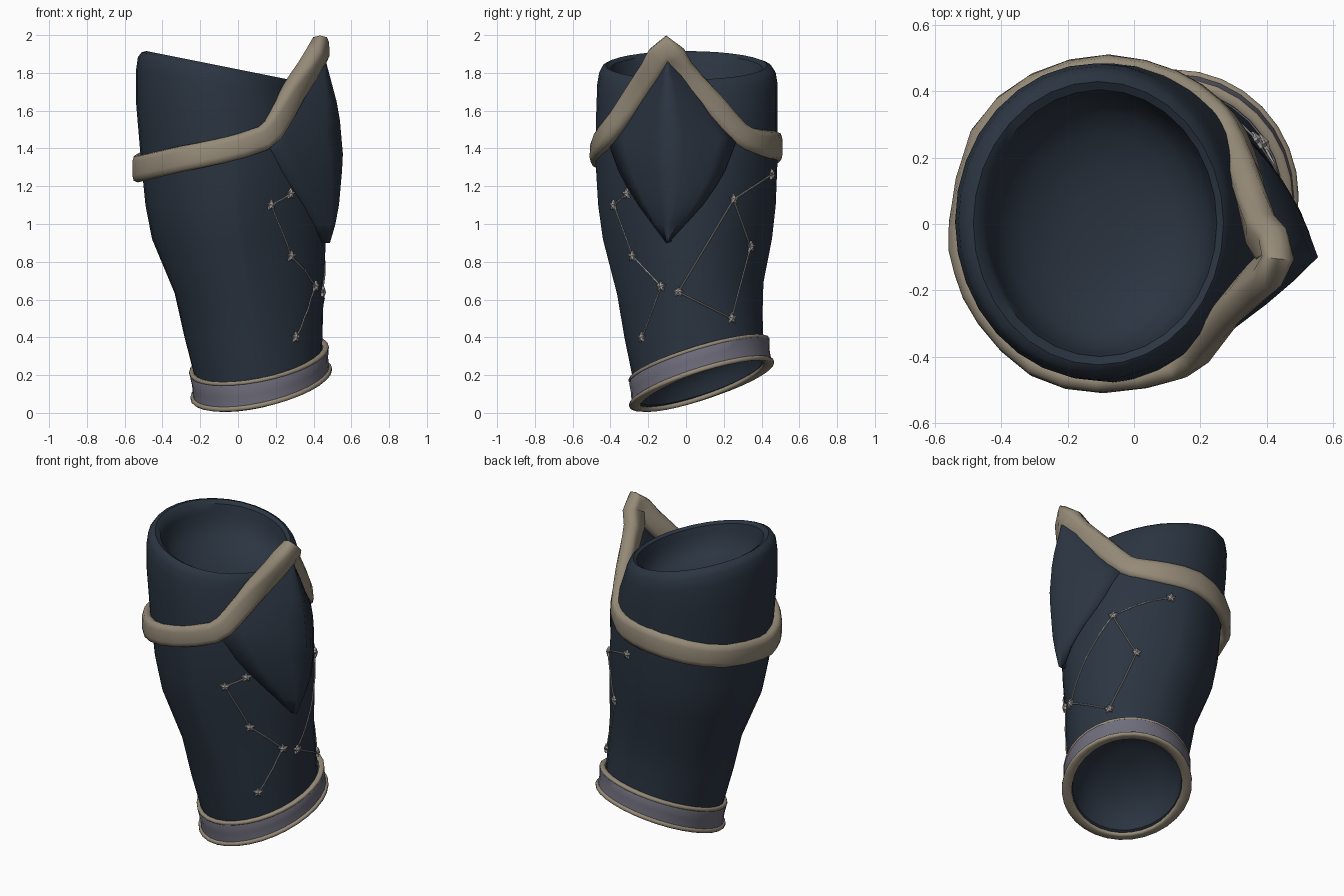
import bpy, math
from mathutils import Vector
from mathutils.bvhtree import BVHTree

if "Cube" in bpy.data.objects:
    bpy.data.objects.remove(bpy.data.objects["Cube"])


def material(name, rgb):
    m = bpy.data.materials.new(name)
    m.diffuse_color = (*rgb, 1)
    m.use_nodes = True
    m.node_tree.nodes["Principled BSDF"].inputs["Base Color"].default_value = m.diffuse_color
    return m


NAVY = material("navy leather", (0.024, 0.035, 0.053))
GOLD = material("dull gold", (0.30, 0.255, 0.187))
GREY = material("grey violet", (0.155, 0.152, 0.198))
SILVER = material("silver", (0.36, 0.34, 0.33))
SEG = 32


def build(name, verts, faces, mat, angle=40):
    me = bpy.data.meshes.new(name)
    me.from_pydata([tuple(v) for v in verts], [], faces)
    me.materials.append(mat)
    ob = bpy.data.objects.new(name, me)
    bpy.context.collection.objects.link(ob)
    bpy.ops.object.select_all(action='DESELECT')
    ob.select_set(True)
    bpy.context.view_layer.objects.active = ob
    bpy.ops.object.mode_set(mode='EDIT')
    bpy.ops.mesh.select_all(action='SELECT')
    bpy.ops.mesh.normals_make_consistent(inside=False)
    bpy.ops.object.mode_set(mode='OBJECT')
    bpy.ops.object.shade_smooth_by_angle(angle=math.radians(angle))
    return ob


def ring(z, x0, x1, y0, y1, sx, sy, point=1.0):
    """Tilted elliptical cross-section; point > 1 narrows it towards +x."""
    cx, cy, rx, ry = (x0 + x1) / 2, (y0 + y1) / 2, (x1 - x0) / 2, (y1 - y0) / 2
    out = []
    for i in range(SEG):
        a = 2 * math.pi * i / SEG
        c, s = math.cos(a), math.sin(a)
        if c > 0:
            c **= point if s < 0 else 1 + (point - 1) * 0.5
        out.append(Vector((cx + rx * c, cy + ry * s, z + sx * rx * c + sy * ry * s)))
    return out


def skin(rows, loop=False):
    """Quads between successive closed rings."""
    n, m = len(rows[0]), len(rows)
    return [(r * n + i, r * n + (i + 1) % n, (r + 1) % m * n + (i + 1) % n, (r + 1) % m * n + i)
            for r in range(m if loop else m - 1) for i in range(n)]


def bowl(rim, depth):
    """Rings of a rounded hollow running in from a rim."""
    c = sum(rim, Vector()) / len(rim)
    return [[c + (v - c) * math.cos(a) ** 0.8 + Vector((0, 0, depth * math.sin(a))) for v in rim]
            for a in (0.3, 0.6, 0.9, 1.2, 1.42)]


def sweep(name, pts, widths, thicks, mat):
    """Closed trim strip with a rounded flat section, facing outwards."""
    c = sum(pts, Vector()) / len(pts)
    rows, n = [], len(pts)
    for i, p in enumerate(pts):
        t = (pts[(i + 1) % n] - pts[i - 1]).normalized()
        out = Vector((p.x - c.x, p.y - c.y, 0))
        out = (out - t * out.dot(t)).normalized()
        w = t.cross(out)
        row = []
        for k in range(10):
            a = 2 * math.pi * k / 10
            ca, sa = math.cos(a), math.sin(a)
            row.append(p + w * widths[i] * math.copysign(abs(ca) ** 0.6, ca)
                       + out * thicks[i] * math.copysign(abs(sa) ** 0.6, sa))
        rows.append(row)
    return build(name, [v for r in rows for v in r], skin(rows, True), mat, 60)


def smooth_path(path):
    """Add a curved midpoint between successive path points."""
    pts, n = [Vector(p) for p in path], len(path)
    out = []
    for i in range(n):
        a, b, c, d = (pts[(i + k) % n] for k in (-1, 0, 1, 2))
        out += [b, (b + c) * 0.5625 - (a + d) * 0.0625]
    return out


# Sleeve: hollow bottom, outer wall, rolled collar, hollow top
wall = [ring(*r) for r in (
    (0.165, -0.19, 0.435, -0.24, 0.405, 0.22, 0.32),
    (0.16, -0.21, 0.45, -0.26, 0.42, 0.22, 0.32),
    (0.278, -0.235, 0.445, -0.28, 0.41, 0.19, 0.30),
    (0.46, -0.285, 0.45, -0.325, 0.405, 0.14, 0.18, 1.2),
    (0.66, -0.335, 0.455, -0.365, 0.41, 0.07, 0.08, 1.5),
    (0.92, -0.455, 0.465, -0.44, 0.455, 0, 0, 1.75),
    (1.10, -0.49, 0.46, -0.465, 0.475, 0, 0, 1.65),
    (1.35, -0.515, 0.43, -0.48, 0.485, 0, 0, 1.35),
    (1.60, -0.54, 0.36, -0.475, 0.485, -0.1, 0, 1.1),
    (1.74, -0.54, 0.315, -0.47, 0.485, -0.17, 0),
    (1.80, -0.53, 0.30, -0.46, 0.475, -0.2, 0),
    (1.83, -0.51, 0.285, -0.445, 0.455, -0.2, 0),
    (1.84, -0.485, 0.27, -0.425, 0.43, -0.2, 0),
    (1.825, -0.455, 0.25, -0.40, 0.405, -0.2, 0),
    (1.78, -0.44, 0.24, -0.39, 0.395, -0.2, 0))]
rows = bowl(wall[0], 0.2)[::-1] + wall + bowl(wall[-1], -0.2)
verts = [v for r in rows for v in r]
faces = skin(rows)
n = len(verts)
faces += [tuple(range(SEG)), tuple(range(n - SEG, n))]
build("sleeve", verts, faces, NAVY)
tree = BVHTree.FromPolygons(verts, faces)


def on_sleeve(y, z, lift=0.0):
    hit, nor, _, _ = tree.ray_cast(Vector((2, y, z)), Vector((-1, 0, 0)))
    if nor.x < 0:
        nor = -nor
    return hit + nor * lift, nor


# Wrist cuff edged with thin trim
low = ring(0.155, -0.222, 0.468, -0.272, 0.437, 0.22, 0.32)
high = ring(0.280, -0.243, 0.465, -0.288, 0.427, 0.19, 0.30)


def cuff_ring(t, grow):
    pts = [a.lerp(b, t) for a, b in zip(low, high)]
    c = sum(pts, Vector()) / SEG
    return [c + (p - c) * (1 + grow) for p in pts]


cuff = [cuff_ring(*k) for k in ((0, -0.05), (0.02, 0.045), (0.5, 0.03), (0.9, 0.04), (1, 0.02), (1, -0.06))]
build("wrist_cuff", [v for r in cuff for v in r], skin(cuff), GREY)
sweep("cuff_lower_trim", low, [0.014] * SEG, [0.03] * SEG, GOLD)
sweep("cuff_upper_trim", high, [0.011] * SEG, [0.016] * SEG, GOLD)

# Upper trim, rising to a point on the outer side (x, y, z, half width, half thickness)
path = [(0.435, -0.10, 1.925, 0.073, 0.05), (0.37, -0.175, 1.815, 0.068, 0.05),
        (0.295, -0.25, 1.70, 0.068, 0.046), (0.215, -0.355, 1.55, 0.066, 0.04),
        (0.135, -0.435, 1.455, 0.066, 0.034), (-0.10, -0.48, 1.385, 0.066, 0.03),
        (-0.30, -0.43, 1.345, 0.068, 0.03), (-0.45, -0.28, 1.31, 0.07, 0.03),
        (-0.515, -0.14, 1.295, 0.071, 0.03), (-0.53, 0.0, 1.295, 0.072, 0.03),
        (-0.465, 0.27, 1.33, 0.072, 0.03), (-0.30, 0.425, 1.37, 0.075, 0.03),
        (-0.08, 0.482, 1.41, 0.078, 0.03), (0.12, 0.435, 1.42, 0.075, 0.03),
        (0.23, 0.355, 1.44, 0.068, 0.036), (0.29, 0.275, 1.48, 0.066, 0.042),
        (0.335, 0.15, 1.62, 0.068, 0.046), (0.385, -0.025, 1.815, 0.068, 0.05)]
sizes = smooth_path([(p[3], p[4], 0) for p in path])
sweep("upper_trim", smooth_path([p[:3] for p in path]), [s.x for s in sizes],
      [s.y for s in sizes], GOLD)


def interp(table, z):
    for (a, u), (b, v) in zip(table, table[1:]):
        if z <= b:
            return u + (v - u) * (z - a) / (b - a)
    return table[-1][1]


# Pointed guard plate with a central ridge
LEFT = [(0.9, -0.105), (1.08, -0.24), (1.25, -0.345), (1.45, -0.42), (1.9, -0.105)]
RIGHT = [(0.9, -0.095), (1.08, 0.075), (1.25, 0.195), (1.46, 0.275), (1.9, -0.095)]
RIDGE = [(0.9, 0.487), (1.05, 0.53), (1.35, 0.557), (1.6, 0.535), (1.9, 0.455)]
HEIGHTS = (0.9, 1.0, 1.1, 1.2, 1.28, 1.37, 1.455, 1.55, 1.65, 1.75, 1.83, 1.9)
verts, faces, COLS = [], [], 9
for z in HEIGHTS:
    ridge = Vector((interp(RIDGE, z), -0.1, z))
    for c in range(COLS):
        u = c / (COLS - 1) * 2 - 1
        table = LEFT if u < 0 else RIGHT
        y = interp(table, z)
        if z < 1.46:
            x = on_sleeve(y, z)[0].x + 0.012
        else:
            start = on_sleeve(interp(table, 1.455), 1.455)[0].x
            x = start + (0.43 - start) * (z - 1.455) / 0.445
        p = ridge.lerp(Vector((x, y, z)), abs(u))
        p.x += 0.09 * abs(u) * (1 - abs(u)) * min(1, abs(y + 0.1) * 4)
        verts.append(p)
for r in range(len(HEIGHTS) - 1):
    for c in range(COLS - 1):
        a = r * COLS + c
        faces.append((a, a + 1, a + COLS + 1, a + COLS))
plate = build("guard_plate", verts, faces, NAVY, 120)
if plate.data.polygons[40].normal.x < 0:
    plate.data.flip_normals()
mod = plate.modifiers.new("thickness", 'SOLIDIFY')
mod.thickness, mod.offset = 0.03, -1

# Constellation: studs joined by thin threads
STARS = [(-0.31, 1.16), (-0.38, 1.10), (-0.28, 0.83), (-0.13, 0.67), (-0.23, 0.40),
         (-0.04, 0.64), (0.25, 1.13), (0.45, 1.26), (0.34, 0.88), (0.24, 0.50)]
LINKS = [(0, 1), (1, 2), (2, 3), (3, 4), (5, 6), (6, 7), (6, 8), (8, 9), (9, 5)]
verts, faces = [], []
for y, z in STARS:
    p, nor = on_sleeve(y, z)
    side = Vector((0, 0, 1)).cross(nor).normalized()
    up = nor.cross(side)
    b = len(verts)
    for lift in (-0.004, 0.012):
        for k in range(10):
            a, r = math.pi * k / 5, 0.03 if k % 2 == 0 else 0.016
            verts.append(p + nor * lift + (side * math.sin(a) + up * math.cos(a)) * r)
    verts.append(p + nor * 0.022)
    for k in range(10):
        j = (k + 1) % 10
        faces += [(b + k, b + j, b + 10 + j, b + 10 + k), (b + 10 + k, b + 10 + j, b + 20)]
    faces.append(tuple(b + k for k in range(10)))
build("star_studs", verts, faces, SILVER, 20)

cu = bpy.data.curves.new("star_threads", 'CURVE')
cu.dimensions, cu.bevel_depth, cu.bevel_resolution = '3D', 0.0045, 0
cu.materials.append(SILVER)
for i, j in LINKS:
    sp = cu.splines.new('POLY')
    sp.points.add(12)
    for k, pt in enumerate(sp.points):
        t = k / 12
        y, z = (STARS[i][m] * (1 - t) + STARS[j][m] * t for m in (0, 1))
        pt.co = (*on_sleeve(y, z, 0.003)[0], 1)
bpy.context.collection.objects.link(bpy.data.objects.new("star_threads", cu))
